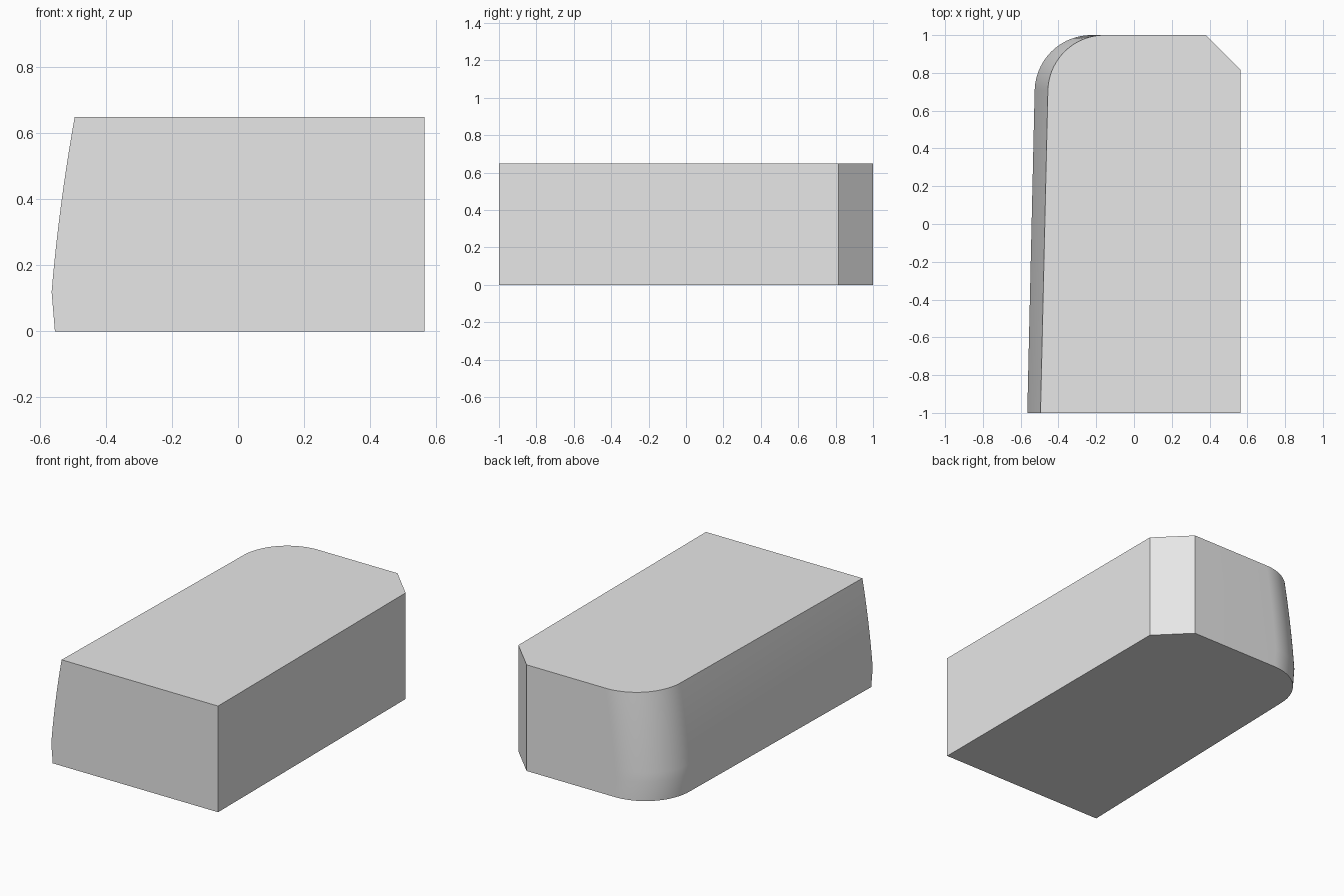
import bpy, bmesh, math

cube = bpy.data.objects.get("Cube")
if cube:
    bpy.data.objects.remove(cube, do_unlink=True)

# Plain grey
grey = bpy.data.materials.new("light_grey")
grey.use_nodes = True
colour = (0.8, 0.8, 0.8, 1)
grey.diffuse_color = colour
grey.node_tree.nodes["Principled BSDF"].inputs["Base Color"].default_value = colour

HEIGHT, BELLY, STEPS, RADIUS = 0.65, 0.12, 10, 0.3


def outline(shift):
    """Plan outline with a leaning side, a rounded corner and a cut corner."""
    pts = [(-0.565 + shift, -1), (0.565, -1), (0.565, 0.815), (0.38, 1)]
    for i in range(25):
        a = math.pi / 2 + math.radians(88.7) * i / 24
        pts.append((-0.226 + shift + RADIUS * math.cos(a),
                    1 - RADIUS + RADIUS * math.sin(a)))
    return pts


# Side profile: short undercut, then a gentle bow leaning inward
levels = [(0, 0.01)]
for i in range(STEPS + 1):
    t = i / STEPS
    levels.append((BELLY + (HEIGHT - BELLY) * t, 0.045 * t + 0.025 * t * t))

# Loft the outline up the profile
bm = bmesh.new()
rings = [[bm.verts.new((x, y, z)) for x, y in outline(s)] for z, s in levels]
n = len(rings[0])
# One flat face for each straight side
for j in range(4):
    k = (j + 1) % n
    if j in (1, 2):
        bm.faces.new((rings[0][j], rings[0][k], rings[-1][k], rings[-1][j]))
# Front and back walls follow the profile along one edge
bm.faces.new([rings[0][0], rings[0][1], rings[-1][1]] + [r[0] for r in rings[:0:-1]])
bm.faces.new([rings[0][3]] + [r[4] for r in rings] + [rings[-1][3]])
# Rounded corner and leaning side
for low, high in zip(rings, rings[1:]):
    for j in range(4, n):
        k = (j + 1) % n
        bm.faces.new((low[j], low[k], high[k], high[j]))
bm.faces.new(rings[0][::-1])
bm.faces.new(rings[-1])
bmesh.ops.remove_doubles(bm, verts=bm.verts, dist=0.00001)
bmesh.ops.recalc_face_normals(bm, faces=bm.faces)

mesh = bpy.data.meshes.new("body_block")
bm.to_mesh(mesh)
bm.free()
mesh.materials.append(grey)
body = bpy.data.objects.new("body_block", mesh)
bpy.context.collection.objects.link(body)
bpy.ops.object.select_all(action="DESELECT")
body.select_set(True)
bpy.context.view_layer.objects.active = body
bpy.ops.object.shade_smooth_by_angle(angle=math.radians(30))
